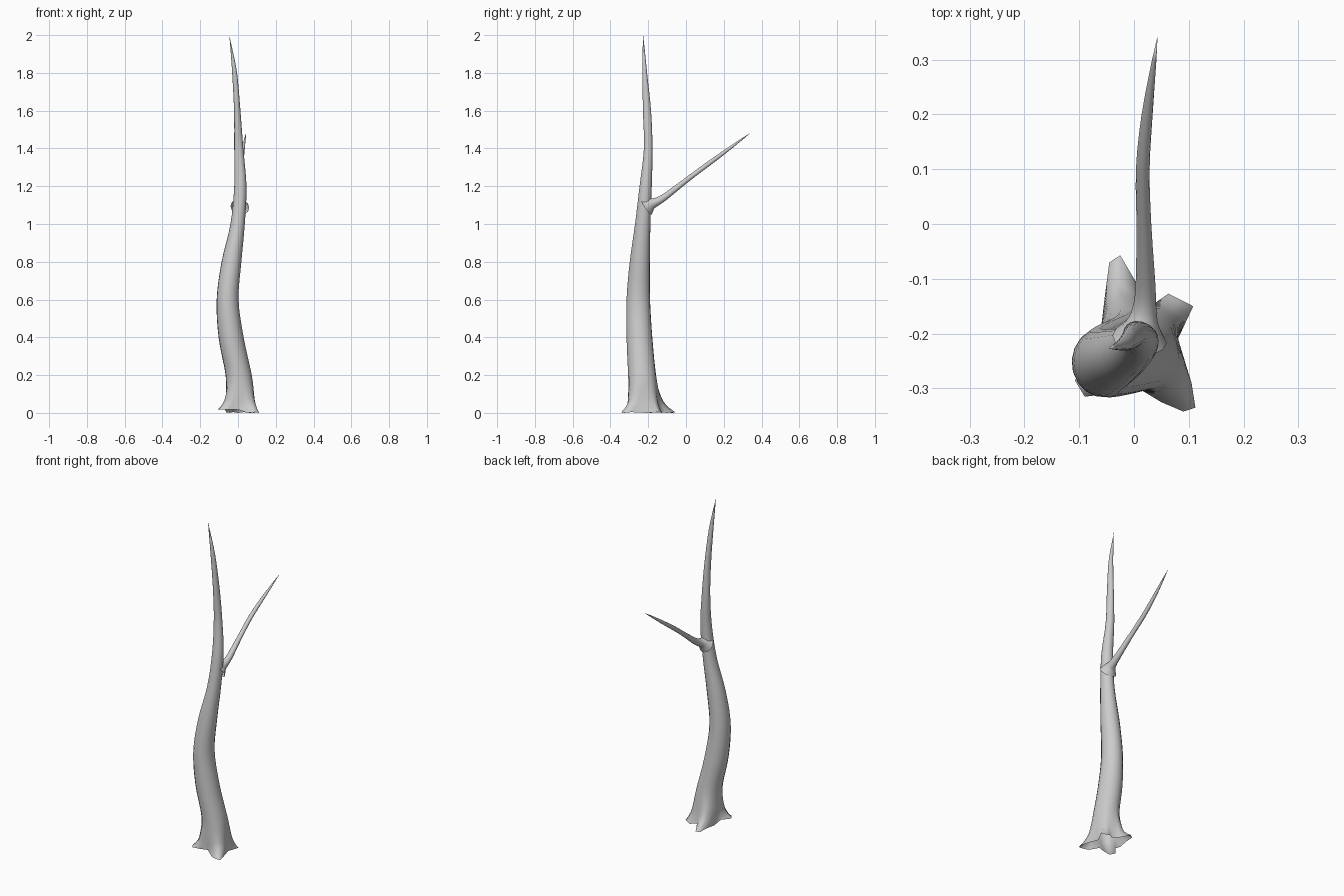
import bpy
from math import sin, cos, pi, radians
from mathutils import Vector

if "Cube" in bpy.data.objects:
    bpy.data.objects.remove(bpy.data.objects["Cube"])


def spline(rows, steps):
    """Catmull-Rom interpolation of rows of numbers."""
    rows = [Vector(r) for r in rows]
    out = []
    for i in range(len(rows) - 1):
        a, b, c, d = (rows[max(i - 1, 0)], rows[i], rows[i + 1],
                      rows[min(i + 2, len(rows) - 1)])
        for s in range(steps):
            t = s / steps
            out.append(b + (c - a) * (t / 2) + (2 * a - 5 * b + 4 * c - d) * (t * t / 2)
                       + (3 * b - a - 3 * c + d) * (t ** 3 / 2))
    return out + [rows[-1]]


def loft(name, rings, tip):
    """Skin closed rings in order and close the end with a point."""
    n = len(rings[0])
    verts = [v for r in rings for v in r] + [tip]
    faces = [(k * n + i, k * n + (i + 1) % n, (k + 1) * n + (i + 1) % n, (k + 1) * n + i)
             for k in range(len(rings) - 1) for i in range(n)]
    last = (len(rings) - 1) * n
    faces += [(last + i, last + (i + 1) % n, len(verts) - 1) for i in range(n)]
    me = bpy.data.meshes.new(name)
    me.from_pydata([tuple(v) for v in verts], [], faces)
    me.shade_smooth()
    ob = bpy.data.objects.new(name, me)
    bpy.context.collection.objects.link(ob)
    return ob


# Trunk: root outline on the ground, blended into oval sections
roots = [(.08, -.21), (.108, -.15), (.063, -.127), (.03, -.15), (0, -.1), (-.025, -.057),
         (-.045, -.07), (-.053, -.13), (-.06, -.19), (-.07, -.24), (-.108, -.285),
         (-.09, -.315), (-.05, -.31), (0, -.295), (.05, -.325), (.09, -.342),
         (.112, -.335), (.105, -.29)]
n = len(roots)

# z, x min, x max, y min, y max, root weight
sections = [(0, -.065, .085, -.305, -.145, 1), (.03, -.065, .083, -.305, -.148, .62),
            (.08, -.065, .08, -.307, -.15, .28), (.2, -.066, .072, -.307, -.16, .03),
            (.4, -.103, .03, -.315, -.178, 0), (.6, -.113, .003, -.315, -.19, 0),
            (.8, -.087, .018, -.298, -.191, 0), (1.0, -.04, .036, -.27, -.188, 0),
            (1.2, -.02, .045, -.246, -.181, 0), (1.4, -.02, .028, -.223, -.177, 0),
            (1.6, -.021, .013, -.228, -.185, 0), (1.8, -.031, -.005, -.231, -.206, 0),
            (1.94, -.041, -.033, -.229, -.22, 0)]
rings = []
for z, x0, x1, y0, y1, w in spline(sections, 4):
    w = max(w, 0)
    ring = []
    for i, (rx, ry) in enumerate(roots):
        a = radians(16) + 2 * pi * i / n
        ex = (x0 + x1) / 2 + (x1 - x0) / 2 * cos(a)
        ey = (y0 + y1) / 2 + (y1 - y0) / 2 * sin(a)
        lift = .018 * w if 9 <= i <= 13 else .004 * w * (i % 2)
        ring.append((ex + (rx - ex) * w, ey + (ry - ey) * w, z + lift))
    rings.append(ring)
loft("trunk", rings, (-.046, -.227, 2))

# Branch: tapered tube with a flared collar at the trunk
path = [(.01, -.21, 1.09, .05), (.015, -.183, 1.107, .031), (.019, -.155, 1.118, .022),
        (.021, -.11, 1.145, .018), (.018, 0, 1.23, .0135), (.016, .1, 1.305, .0125),
        (.024, .2, 1.378, .01), (.037, .3, 1.452, .004)]
pts = spline(path, 3)
rings = []
for k, p in enumerate(pts):
    d = (pts[min(k + 1, len(pts) - 1)] - pts[max(k - 1, 0)]).to_3d().normalized()
    u = Vector((1, 0, 0)) - d * d.x
    u.normalize()
    v = d.cross(u)
    rings.append([p.to_3d() + (u * cos(2 * pi * i / 12) + v * sin(2 * pi * i / 12)) * p[3]
                  for i in range(12)]) if len(p) > 3 else None
loft("branch", rings, (.043, .343, 1.483))
